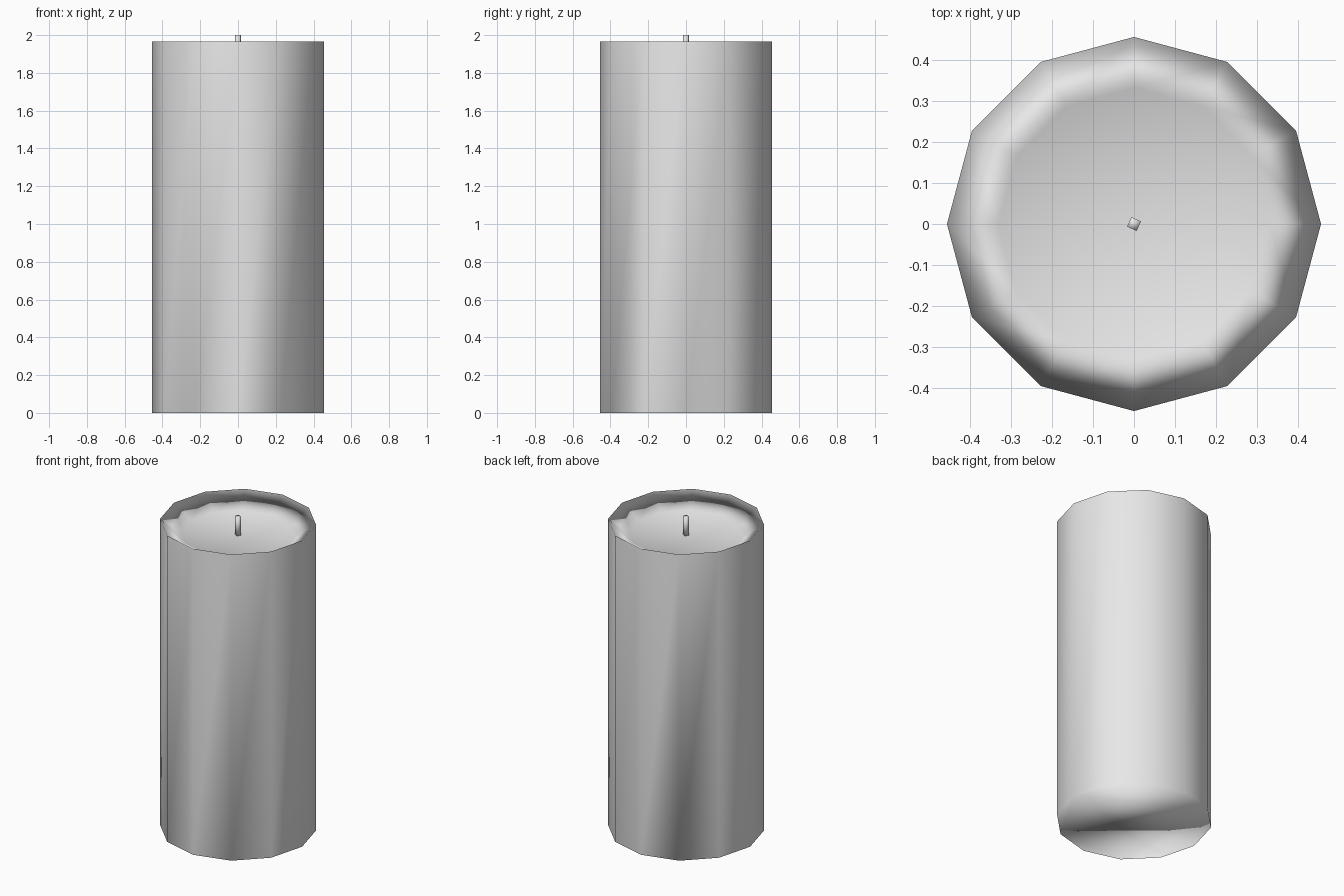
import bpy, bmesh, math

cube = bpy.data.objects.get("Cube")
if cube:
    bpy.data.objects.remove(cube, do_unlink=True)

SIDES = 12
RIM_Z, FLOOR_Z, TOP_Z = 1.965, 1.88, 2.0

wax = bpy.data.materials.new("pale_grey_wax")
wax.use_nodes = True
wax.diffuse_color = (0.8, 0.8, 0.8, 1)
wax.node_tree.nodes["Principled BSDF"].inputs["Base Color"].default_value = (0.8, 0.8, 0.8, 1)


def ring(bm, radius, z, sides, turn=0.0):
    return [bm.verts.new((radius * math.cos(turn + math.tau * i / sides),
                          radius * math.sin(turn + math.tau * i / sides), z))
            for i in range(sides)]


def bridge(bm, low, high):
    n = len(low)
    for i in range(n):
        j = (i + 1) % n
        bm.faces.new((low[i], low[j], high[j], high[i]))


def finish(bm, name, smooth):
    bmesh.ops.recalc_face_normals(bm, faces=bm.faces[:])
    for face in bm.faces:
        face.smooth = smooth
    mesh = bpy.data.meshes.new(name)
    bm.to_mesh(mesh)
    bm.free()
    mesh.materials.append(wax)
    obj = bpy.data.objects.new(name, mesh)
    bpy.context.collection.objects.link(obj)
    return obj


# Candle body: twelve-sided column with a shallow melted hollow on top
bm = bmesh.new()
base = ring(bm, 0.455, 0, SIDES)
rim = ring(bm, 0.455, RIM_Z, SIDES)
pool = ring(bm, 0.33, FLOOR_Z + 0.005, SIDES)
bridge(bm, base, rim)
bridge(bm, rim, pool)
centre = bm.verts.new((0, 0, FLOOR_Z))
for i in range(SIDES):
    bm.faces.new((pool[i], pool[(i + 1) % SIDES], centre))
bottom = bm.faces.new(base[::-1])
bmesh.ops.triangulate(bm, faces=[bottom])
body = finish(bm, "candle_body", True)

# Large side faces dominate the shading at the rims
weighted = body.modifiers.new("soft_shading", 'WEIGHTED_NORMAL')
weighted.mode = 'FACE_AREA'

# Wick: thin four-sided stick standing in the hollow
bm = bmesh.new()
foot = ring(bm, 0.018, FLOOR_Z - 0.01, 4, 0.35)
tip = ring(bm, 0.018, TOP_Z, 4, 0.35)
bridge(bm, foot, tip)
bm.faces.new(foot[::-1])
bm.faces.new(tip)
finish(bm, "wick", True)
